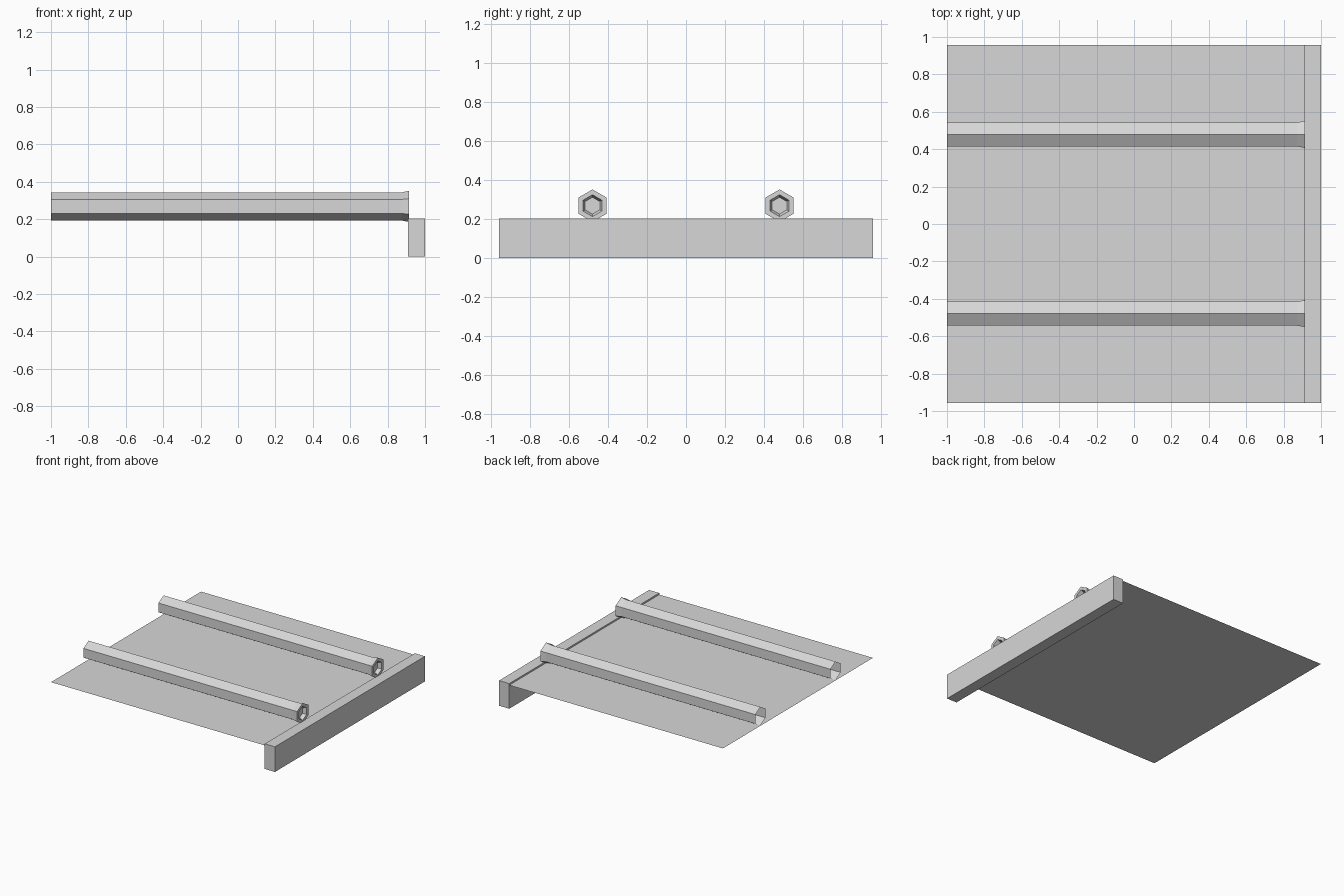
import bpy, bmesh, math

cube = bpy.data.objects.get("Cube")
if cube:
    bpy.data.objects.remove(cube, do_unlink=True)

HALF_DEPTH = 0.957   # half size along y
BEAM_X = 0.909       # inner face of the edge beam
SHEET_Z = 0.19

grey = bpy.data.materials.new("light_grey")
grey.use_nodes = True
colour = (0.68, 0.68, 0.68, 1)
grey.diffuse_color = colour
grey.node_tree.nodes["Principled BSDF"].inputs["Base Color"].default_value = colour


def add_object(name, bm):
    mesh = bpy.data.meshes.new(name)
    bm.to_mesh(mesh)
    bm.free()
    mesh.materials.append(grey)
    obj = bpy.data.objects.new(name, mesh)
    bpy.context.collection.objects.link(obj)
    return obj


# Thin flat sheet
bm = bmesh.new()
corners = [(-1, -1), (BEAM_X, -1), (BEAM_X, 1), (-1, 1)]
bm.faces.new([bm.verts.new((x, y * HALF_DEPTH, SHEET_Z)) for x, y in corners])
add_object("base_sheet", bm)

# Solid beam along one edge
bm = bmesh.new()
bmesh.ops.create_cube(bm, size=1)
bmesh.ops.scale(bm, vec=(1 - BEAM_X, 2 * HALF_DEPTH, 0.203), verts=bm.verts)
bmesh.ops.translate(bm, vec=((1 + BEAM_X) / 2, 0, 0.1015), verts=bm.verts)
add_object("edge_beam", bm)


def hex_ring(bm, x, radius):
    angles = [math.radians(60 * i) for i in range(6)]
    return [bm.verts.new((x, radius * math.sin(a), radius * math.cos(a))) for a in angles]


# Hexagonal tubes: open at one end, flared with a tapered recess at the other
PROFILE = [(-1, 0.0745), (0.872, 0.0745), (0.914, 0.083), (0.914, 0.056), (0.885, 0.043)]


def hex_tube(name, y):
    bm = bmesh.new()
    rings = [hex_ring(bm, x, r) for x, r in PROFILE]
    for a, b in zip(rings, rings[1:]):
        for i in range(6):
            j = (i + 1) % 6
            bm.faces.new((a[i], a[j], b[j], b[i]))
    bm.faces.new(rings[-1])
    bmesh.ops.recalc_face_normals(bm, faces=bm.faces)
    tube = add_object(name, bm)
    tube.location = (0, y, 0.268)


hex_tube("front_tube", -0.479)
hex_tube("back_tube", 0.479)
